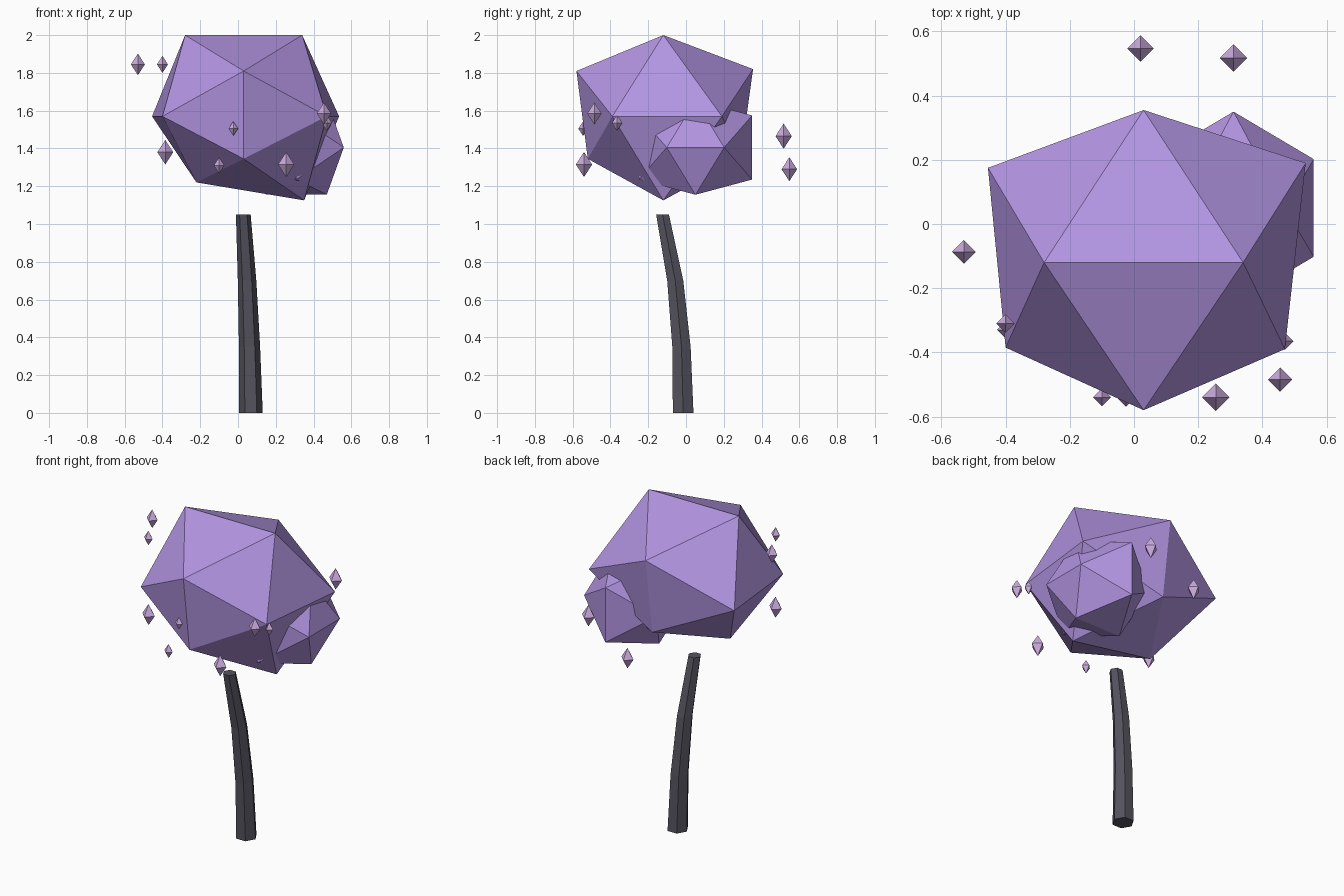
import bpy, bmesh
from math import cos, sin, pi
from mathutils import Vector

if "Cube" in bpy.data.objects:
    bpy.data.objects.remove(bpy.data.objects["Cube"])


def material(name, color):
    mat = bpy.data.materials.new(name)
    mat.diffuse_color = (*color, 1)
    mat.use_nodes = True
    mat.node_tree.nodes["Principled BSDF"].inputs["Base Color"].default_value = mat.diffuse_color
    return mat


LEAF = material("leaf_purple", (0.45, 0.30, 0.76))
BARK = material("dark_bark", (0.09, 0.085, 0.11))
GLOW = material("pale_crystal", (0.62, 0.42, 0.76))


def finish(bm, name, mat):
    bmesh.ops.recalc_face_normals(bm, faces=bm.faces)
    mesh = bpy.data.meshes.new(name)
    bm.to_mesh(mesh)
    bm.free()
    mesh.materials.append(mat)
    obj = bpy.data.objects.new(name, mesh)
    bpy.context.collection.objects.link(obj)
    return obj


def hull(name, points, mat):
    bm = bmesh.new()
    verts = [bm.verts.new(p) for p in points]
    bmesh.ops.convex_hull(bm, input=verts)
    return finish(bm, name, mat)


# Trunk: six-sided tapered rings along a bent path (x, y, z, radius)
path = [(0.068, -0.015, 0, 0.063), (0.061, -0.024, 0.35, 0.056),
        (0.048, -0.057, 0.70, 0.049), (0.028, -0.124, 1.05, 0.039)]
bm = bmesh.new()
rings = [[bm.verts.new((x + r * cos(i * pi / 3), y + r * sin(i * pi / 3), z))
          for i in range(6)] for x, y, z, r in path]
for low, high in zip(rings, rings[1:]):
    for i in range(6):
        j = (i + 1) % 6
        bm.faces.new((low[i], low[j], high[j], high[i]))
bm.faces.new(rings[0][::-1])
bm.faces.new(rings[-1])
finish(bm, "trunk", BARK)

# Large crown: slightly uneven icosahedron
hull("large_crown", [
    (-0.28, -0.12, 2.0), (0.34, -0.12, 2.0),
    (-0.22, -0.12, 1.22), (0.35, -0.12, 1.125),
    (0.03, -0.58, 1.81), (0.03, 0.355, 1.82),
    (0.03, -0.52, 1.345), (0.03, 0.29, 1.35),
    (-0.40, -0.385, 1.57), (0.47, -0.39, 1.57),
    (-0.455, 0.175, 1.57), (0.535, 0.19, 1.57)], LEAF)

# Small crown: icosahedron from three crossed golden rectangles
centre = Vector((0.31, 0.05, 1.405))
a, b = 0.16, 0.25
corners = []
for s in (-1, 1):
    for t in (-1, 1):
        corners += [(s * a, 0, t * b), (0, s * b * 1.2, t * a * 1.06),
                    (s * b, t * a * 0.95, 0)]
hull("small_crown", [centre + Vector(c) for c in corners], LEAF)

# Floating crystals: stretched octahedra (x, y, z, half width)
crystals = [
    (0.02, 0.547, 1.29, 0.041), (0.31, 0.517, 1.465, 0.043),
    (-0.53, -0.087, 1.845, 0.037), (-0.40, -0.31, 1.845, 0.029),
    (-0.385, -0.33, 1.38, 0.042), (-0.025, -0.545, 1.505, 0.025),
    (-0.10, -0.54, 1.31, 0.028), (0.255, -0.54, 1.315, 0.043),
    (0.455, -0.485, 1.585, 0.038), (0.47, -0.365, 1.535, 0.027)]
for n, (x, y, z, r) in enumerate(crystals, 1):
    h = r * 1.55
    hull(f"crystal_{n}", [(x + r, y, z), (x - r, y, z), (x, y + r, z),
                          (x, y - r, z), (x, y, z + h), (x, y, z - h)], GLOW)
